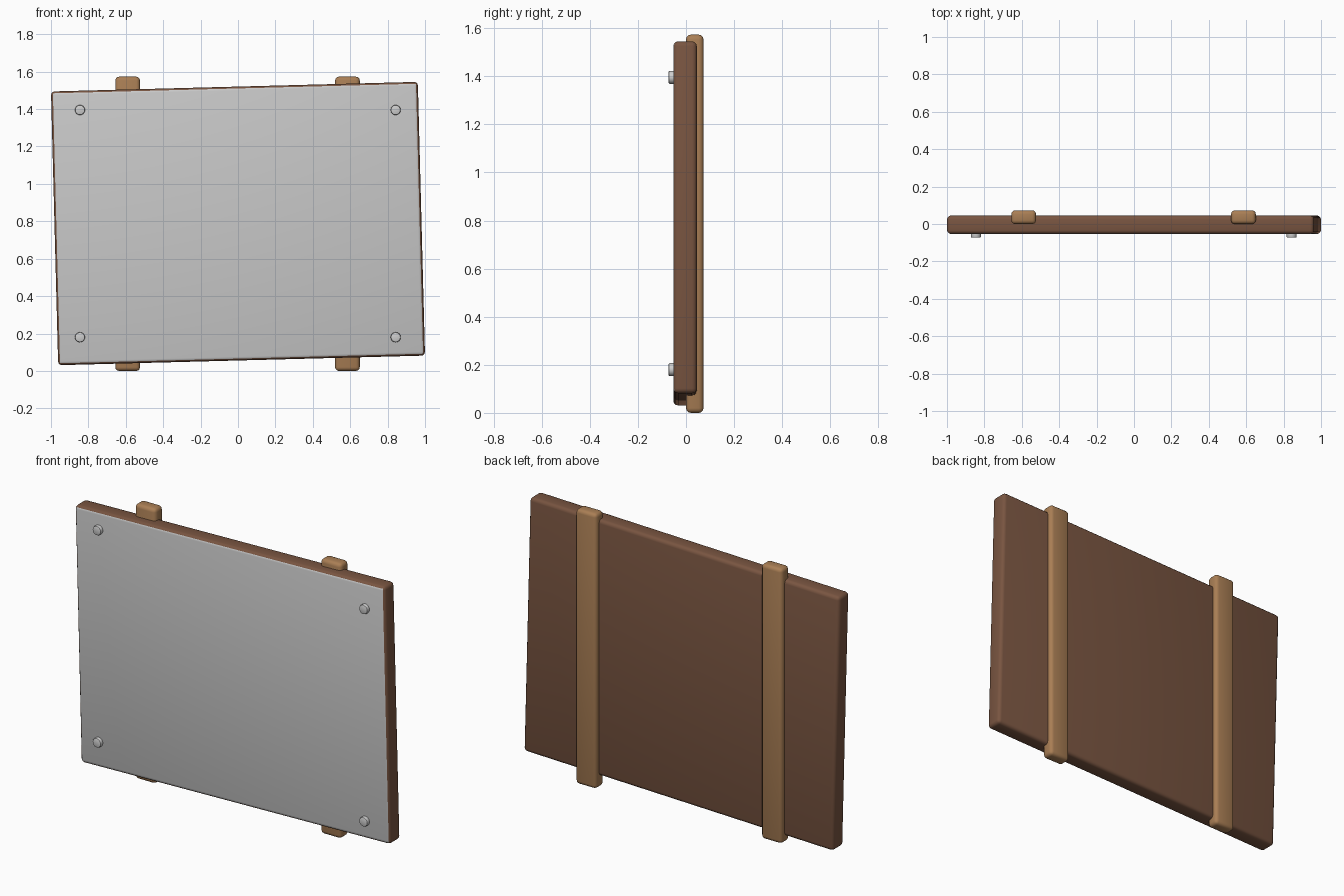
import bpy
from math import radians

cube = bpy.data.objects.get("Cube")
if cube:
    bpy.data.objects.remove(cube, do_unlink=True)


def material(name, rgb):
    mat = bpy.data.materials.new(name)
    mat.use_nodes = True
    mat.diffuse_color = (*rgb, 1)
    mat.node_tree.nodes["Principled BSDF"].inputs["Base Color"].default_value = (*rgb, 1)
    return mat


dark_wood = material("dark wood", (0.19, 0.09, 0.052))
light_wood = material("light wood", (0.40, 0.21, 0.09))
panel_grey = material("panel grey", (0.58, 0.58, 0.58))
bolt_grey = material("bolt grey", (0.62, 0.62, 0.62))


def finish(obj, name, mat, bevel, segments=3):
    """Name, colour, round the edges and smooth the shading."""
    obj.name = name
    obj.data.materials.append(mat)
    mod = obj.modifiers.new("rounded edges", "BEVEL")
    mod.width, mod.segments = bevel, segments
    mod.limit_method = "ANGLE"
    bpy.ops.object.modifier_apply(modifier=mod.name)
    bpy.ops.object.shade_smooth_by_angle(angle=radians(35))
    return obj


def box(name, size, center, mat, bevel):
    bpy.ops.mesh.primitive_cube_add(size=1, location=center)
    obj = bpy.context.object
    obj.scale = size
    bpy.ops.object.transform_apply(location=False, rotation=False, scale=True)
    return finish(obj, name, mat, bevel)


# Slightly crooked board with a grey front
board = box("board", (1.962, 0.098, 1.464), (0, -0.004, 0.788), dark_wood, 0.02)
board.data.materials.append(panel_grey)
for face in board.data.polygons:
    if face.normal.y < -0.75:
        face.material_index = 1
board.rotation_euler.y = radians(-1.5)

for side, x in (("right", -0.59), ("left", 0.585)):
    # Upright batten let into the back
    box(side + "_batten", (0.132, 0.073, 1.573), (x, 0.0365, 0.7865), light_wood, 0.02)

for side, x in (("right", -0.845), ("left", 0.843)):
    for level, z in (("lower", 0.18), ("upper", 1.395)):
        # Bolt head standing proud of the front
        bpy.ops.mesh.primitive_cylinder_add(vertices=16, radius=0.027, depth=0.04,
                                            location=(x, -0.053, z),
                                            rotation=(radians(90), 0, 0))
        finish(bpy.context.object, f"{level}_{side}_bolt", bolt_grey, 0.006, 2)
